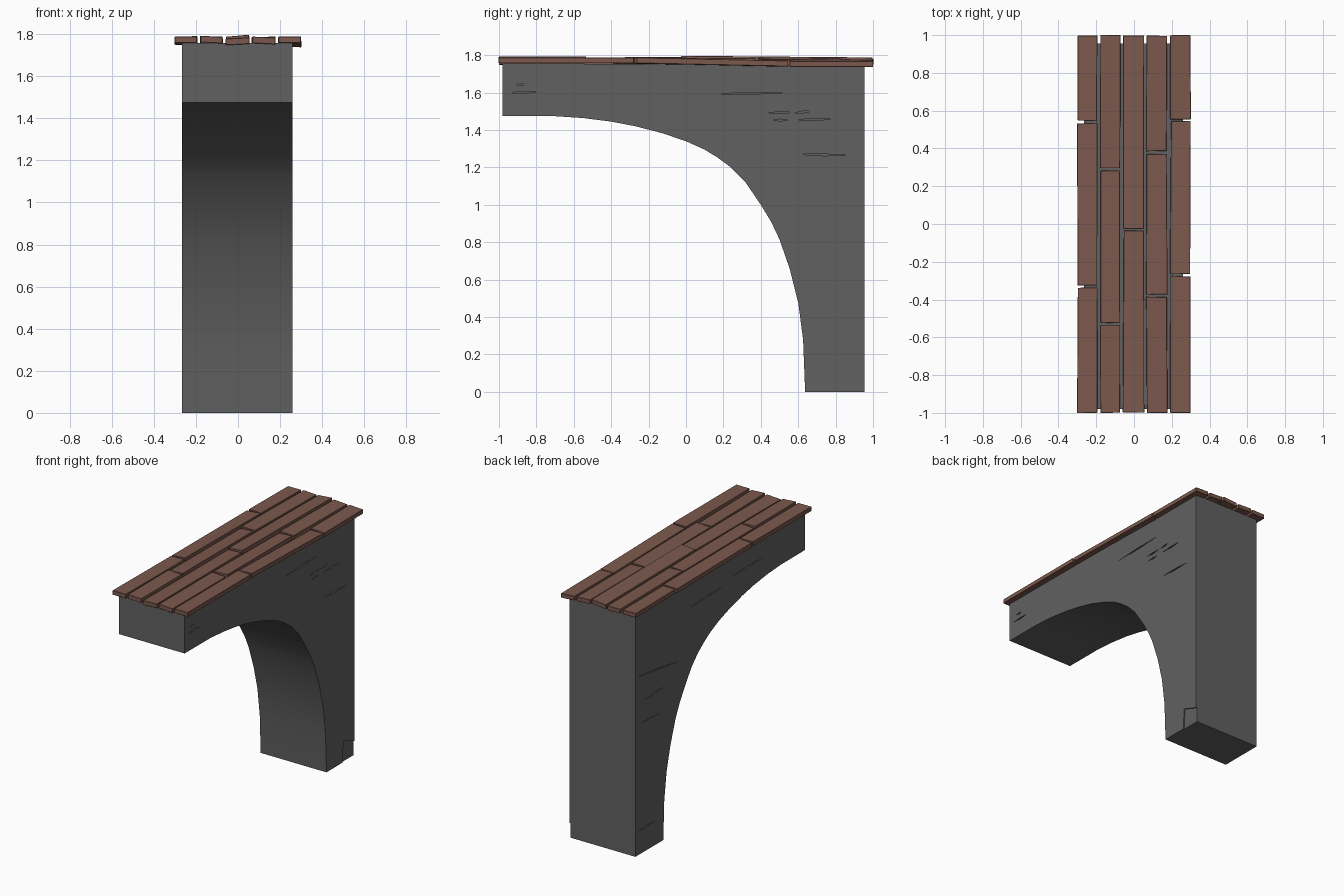
import bpy, bmesh, math, random

if "Cube" in bpy.data.objects:
    bpy.data.objects.remove(bpy.data.objects["Cube"])

random.seed(4)


def material(name, rgb):
    m = bpy.data.materials.new(name)
    m.diffuse_color = (*rgb, 1)
    m.use_nodes = True
    m.node_tree.nodes["Principled BSDF"].inputs["Base Color"].default_value = m.diffuse_color
    return m


stone = material("stone_grey", (0.12, 0.12, 0.12))
wood = material("wood_brown", (0.2, 0.1, 0.075))


def finish(name, bm, mat=None):
    bmesh.ops.recalc_face_normals(bm, faces=bm.faces)
    me = bpy.data.meshes.new(name)
    bm.to_mesh(me)
    bm.free()
    ob = bpy.data.objects.new(name, me)
    bpy.context.collection.objects.link(ob)
    if mat:
        me.materials.append(mat)
    return ob


def prism(bm, low, high):
    # close two matching loops into a solid
    a = [bm.verts.new(p) for p in low]
    b = [bm.verts.new(p) for p in high]
    bm.faces.new(a[::-1])
    bm.faces.new(b)
    for i in range(len(a)):
        j = (i + 1) % len(a)
        bm.faces.new((a[i], a[j], b[j], b[i]))


# half-arch body: side profile (y, z) extruded across x
XL, XR = -0.265, 0.26
profile = [(-0.98, 1.475), (-0.7, 1.474), (-0.55, 1.464), (-0.4, 1.445),
           (-0.27, 1.42), (-0.13, 1.384), (0.0, 1.34), (0.1, 1.295),
           (0.17, 1.252), (0.24, 1.2), (0.315, 1.125), (0.4, 1.0),
           (0.455, 0.91), (0.5, 0.815), (0.556, 0.653), (0.6, 0.477),
           (0.626, 0.28), (0.637, 0.0), (0.955, 0.0), (0.955, 1.745),
           (-0.98, 1.757)]
bm = bmesh.new()
prism(bm, [(XL, y, z) for y, z in profile], [(XR, y, z) for y, z in profile])
body = finish("arch_support", bm, stone)

# shallow wedge cracks on both side faces: y start, z start, y end, z end
cracks = {
    XR: [(-0.94, 1.60, -0.80, 1.602), (-0.91, 1.643, -0.86, 1.643),
         (0.15, 1.592, 0.55, 1.601), (0.44, 1.492, 0.57, 1.494),
         (0.58, 1.492, 0.67, 1.50), (0.46, 1.453, 0.55, 1.453),
         (0.60, 1.455, 0.79, 1.459), (0.60, 1.27, 0.87, 1.264)],
    XL: [(0.94, 1.29, 0.45, 1.22), (0.90, 0.94, 0.68, 0.93),
         (0.85, 1.09, 0.62, 1.10), (0.93, 0.17, 0.72, 0.175),
         (0.35, 1.56, -0.05, 1.57), (-0.15, 1.60, -0.5, 1.605)],
}
bm = bmesh.new()
for x, rows in cracks.items():
    s = 1 if x > 0 else -1
    for y0, z0, y1, z1 in rows:
        ym, zm, t = (y0 + y1) / 2, (z0 + z1) / 2, 0.005
        out = [(y0, z0), (ym, zm - t), (y1, z1), (ym, zm + t)]
        prism(bm, [(x - s * 0.012, y, z) for y, z in out],
              [(x + s * 0.02, y, z) for y, z in out])
# broken corner at the foot
chip = [(0.82, -0.02), (0.97, -0.02), (0.97, 0.10), (0.83, 0.15)]
prism(bm, [(XR - 0.008, y, z) for y, z in chip], [(XR + 0.03, y, z) for y, z in chip])
cutter = finish("crack_cutter", bm)
cutter.hide_render = True
mod = body.modifiers.new("cracks", "BOOLEAN")
mod.operation = "DIFFERENCE"
mod.solver = "EXACT"
mod.object = cutter
bpy.context.view_layer.objects.active = body
body.select_set(True)
bpy.ops.object.modifier_apply(modifier=mod.name)
bpy.data.objects.remove(cutter)
bpy.ops.object.shade_smooth_by_angle(angle=math.radians(25))

# plank deck: row x range, joints in y, underside heights (front, back, roll) per plank
rows = [
    (-0.303, -0.192, (-0.33, 0.54), [(1.757, 1.755, 0), (1.757, 1.752, 0.003), (1.752, 1.748, 0)]),
    (-0.183, -0.070, (-0.53, 0.29), [(1.758, 1.758, -0.003), (1.755, 1.752, 0.003), (1.755, 1.747, -0.002)]),
    (-0.060, 0.056, (-0.03,), [(1.750, 1.752, 0.003), (1.761, 1.752, 0.005)]),
    (0.063, 0.178, (-0.38, 0.38), [(1.754, 1.750, -0.003), (1.755, 1.750, 0.003), (1.750, 1.746, -0.003)]),
    (0.190, 0.302, (-0.27, 0.55), [(1.757, 1.757, 0), (1.755, 1.738, 0.002), (1.740, 1.740, -0.003)]),
]


def plank(name, x0, x1, y0, y1, zf, zb, roll):
    def j(a):
        return random.uniform(0, a)
    corners = [(x0 + j(.006), y0 + j(.006), zf - roll), (x1 - j(.006), y0 + j(.006), zf + roll),
               (x1 - j(.006), y1 - j(.006), zb + roll), (x0 + j(.006), y1 - j(.006), zb - roll)]
    bm = bmesh.new()
    prism(bm, corners, [(x, y, z + 0.031) for x, y, z in corners])
    bmesh.ops.bevel(bm, geom=bm.edges[:], offset=0.002, segments=1, affect="EDGES")
    finish(name, bm, wood)


for r, (x0, x1, joints, heights) in enumerate(rows):
    ends = [-1.002, *joints, 1.002]
    for k, h in enumerate(heights):
        plank(f"plank_{r + 1}_{k + 1}", x0, x1,
              ends[k] + (0.003 if k else 0), ends[k + 1] - (0.003 if k < len(joints) else 0), *h)
